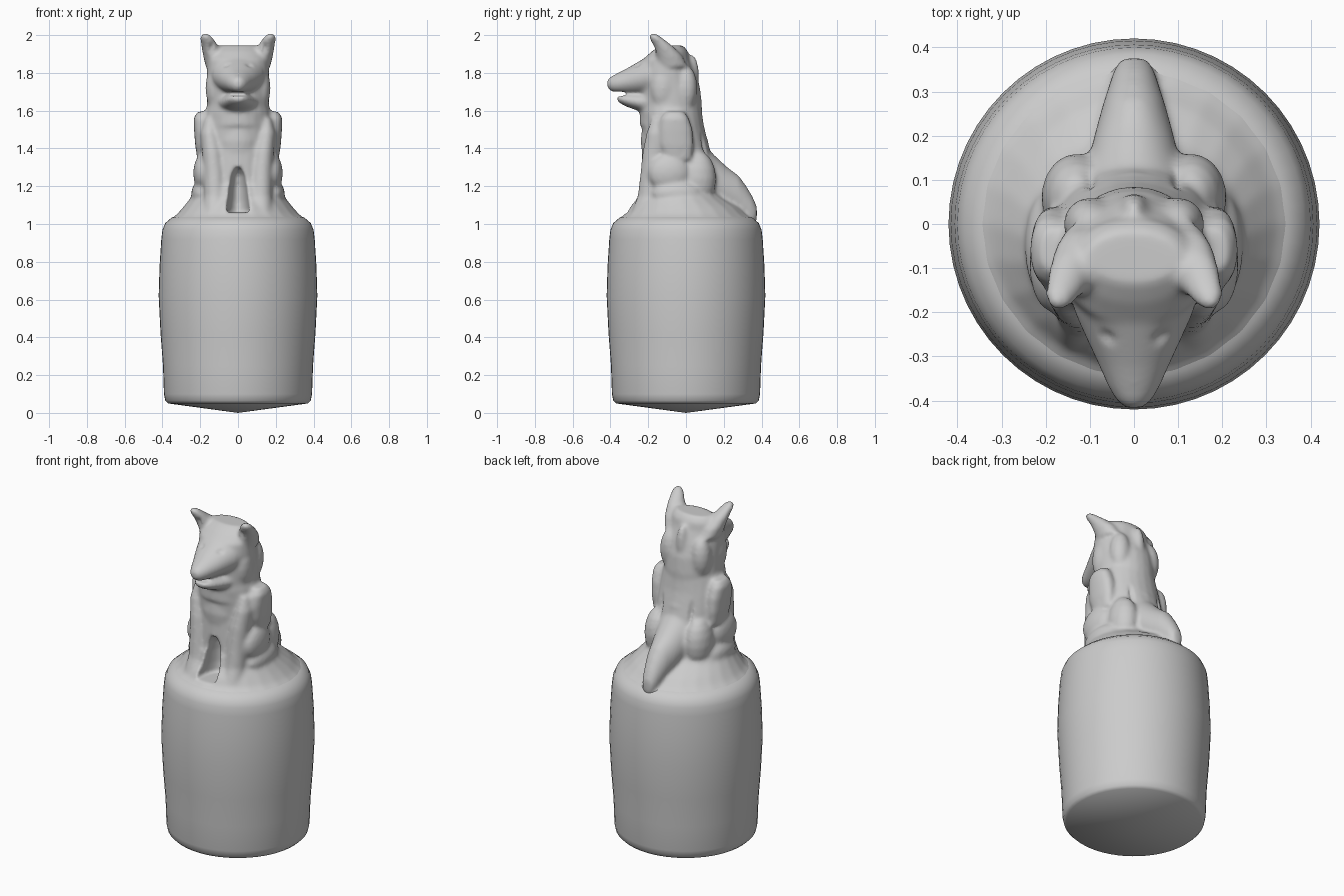
import bpy, bmesh, math

N = 24


def loft(bm, rings, axis='Z', mirror=False, power=1.0):
    """Closed skin through ellipses (x, y, z, half width, half depth/height)."""
    for side in ((1, -1) if mirror else (1,)):
        loops = []
        for x, y, z, a, b in rings:
            loop = []
            for i in range(N):
                t = 2 * math.pi * i / N
                c, s = math.cos(t), math.sin(t)
                u = a * math.copysign(abs(c) ** power, c)
                v = b * math.copysign(abs(s) ** power, s)
                p = (x + u, y + v, z) if axis == 'Z' else (x + u, y, z + v)
                loop.append(bm.verts.new((p[0] * side, p[1], p[2])))
            loops.append(loop)
        faces = []
        for l0, l1 in zip(loops, loops[1:]):
            for i in range(N):
                j = (i + 1) % N
                faces.append(bm.faces.new((l0[i], l0[j], l1[j], l1[i])))
        faces += [bm.faces.new(loops[0][::-1]), bm.faces.new(loops[-1])]
        bmesh.ops.recalc_face_normals(bm, faces=faces)


def blob(bm, c, r, mirror=False):
    """Ellipsoid with centre c and radii r."""
    rings = []
    for k in range(9):
        t = math.pi * (0.04 + 0.92 * k / 8)
        rings.append((c[0], c[1], c[2] - r[2] * math.cos(t),
                      r[0] * math.sin(t), r[1] * math.sin(t)))
    loft(bm, rings, 'Z', mirror)


def finish(bm, name):
    me = bpy.data.meshes.new(name)
    bm.to_mesh(me)
    bm.free()
    ob = bpy.data.objects.new(name, me)
    bpy.context.collection.objects.link(ob)
    return ob


# jar body: turned profile
bm = bmesh.new()
prof = [(0, 0), (.37, .05), (.385, .065), (.392, .10), (.397, .25), (.41, .42), (.42, .62),
        (.415, .78), (.406, .92), (.40, .97), (.385, 1.005), (.35, 1.035), (.30, 1.045), (0, 1.045)]
vs = [bm.verts.new((r, 0, z)) for r, z in prof]
es = [bm.edges.new(p) for p in zip(vs, vs[1:])]
bmesh.ops.spin(bm, geom=vs + es, cent=(0, 0, 0), axis=(0, 0, 1), angle=2 * math.pi, steps=56)
bmesh.ops.remove_doubles(bm, verts=bm.verts, dist=1e-4)
bmesh.ops.recalc_face_normals(bm, faces=bm.faces)
jar = finish(bm, "jar_body")
bpy.context.view_layer.objects.active = jar
jar.select_set(True)
bpy.ops.object.shade_smooth_by_angle(angle=math.radians(40))

# seated dog stopper, fused from overlapping forms
bm = bmesh.new()
# mound
loft(bm, [(0, 0, .98, .37, .37), (0, 0, 1.025, .36, .36), (0, 0, 1.05, .325, .325),
          (0, -.01, 1.09, .29, .295), (0, -.03, 1.14, .25, .235), (0, -.05, 1.20, .225, .20),
          (0, -.05, 1.25, .19, .16)])
# torso
loft(bm, [(0, -.03, 1.08, .23, .22), (0, -.03, 1.2, .215, .21), (0, -.045, 1.32, .20, .19),
          (0, -.055, 1.42, .195, .175), (0, -.07, 1.52, .19, .165), (0, -.08, 1.59, .175, .165),
          (0, -.085, 1.66, .155, .16)])
# neck and skull
loft(bm, [(0, -.08, 1.52, .17, .165), (0, -.08, 1.63, .165, .165), (0, -.085, 1.72, .163, .16),
          (0, -.10, 1.80, .165, .15), (0, -.105, 1.87, .16, .125), (0, -.085, 1.915, .14, .095),
          (0, -.075, 1.945, .11, .06)])
# muzzle
loft(bm, [(0, -.12, 1.79, .15, .12), (0, -.20, 1.785, .135, .105), (0, -.26, 1.77, .108, .085),
          (0, -.32, 1.755, .08, .065), (0, -.37, 1.745, .058, .05), (0, -.40, 1.742, .04, .038),
          (0, -.417, 1.742, .02, .02)], 'Y')
# lower jaw
loft(bm, [(0, -.15, 1.65, .13, .07), (0, -.24, 1.645, .095, .05), (0, -.31, 1.655, .068, .036),
          (0, -.345, 1.662, .05, .026), (0, -.365, 1.667, .028, .015)], 'Y')
# ears
loft(bm, [(.115, -.07, 1.83, .055, .08), (.13, -.09, 1.89, .055, .07), (.148, -.12, 1.94, .046, .052),
          (.165, -.155, 1.98, .036, .036), (.175, -.177, 2.008, .022, .02)], mirror=True)
# cheek ruff and neck folds
blob(bm, (.12, -.12, 1.72), (.052, .07, .12), True)
blob(bm, (.10, .0, 1.72), (.06, .06, .12), True)
blob(bm, (0, .03, 1.78), (.035, .04, .12))
# shoulders and upper arms
loft(bm, [(.185, -.04, 1.34, .03, .07), (.185, -.05, 1.42, .042, .09), (.185, -.055, 1.50, .048, .09),
          (.187, -.06, 1.56, .048, .075), (.18, -.06, 1.595, .035, .05)], mirror=True, power=.85)
# forelegs
loft(bm, [(.125, -.215, 1.03, .068, .085), (.12, -.19, 1.15, .06, .065), (.125, -.175, 1.27, .058, .066),
          (.135, -.16, 1.38, .055, .07), (.15, -.14, 1.48, .05, .07), (.15, -.13, 1.56, .03, .05)],
     mirror=True)
# chest
blob(bm, (0, -.15, 1.44), (.12, .09, .16))
# elbows and haunches
blob(bm, (.185, -.09, 1.27), (.052, .11, .10), True)
blob(bm, (.19, -.05, 1.16), (.058, .13, .07), True)
blob(bm, (.13, .06, 1.24), (.08, .10, .15), True)
# spine running into rump and tail
loft(bm, [(0, .0, 1.50, .09, .06), (0, .03, 1.44, .09, .09)] + [], 'Z')
loft(bm, [(0, .02, 1.33, .15, .17), (0, .10, 1.27, .12, .145), (0, .16, 1.225, .10, .13),
          (0, .22, 1.185, .085, .115), (0, .28, 1.15, .068, .105), (0, .32, 1.105, .055, .095),
          (0, .35, 1.075, .045, .075), (0, .375, 1.055, .028, .04)], 'Y')
dog = finish(bm, "seated_dog_stopper")

# cutter: gap between legs, mouth, eye sockets, ear hollows, back furrows
bm = bmesh.new()
loft(bm, [(0, -.30, 1.06, .062, .14), (0, -.30, 1.12, .058, .15), (0, -.29, 1.2, .05, .14),
          (0, -.28, 1.26, .04, .12), (0, -.27, 1.30, .02, .07)])
loft(bm, [(0, -.44, 1.684, .10, .014), (0, -.35, 1.688, .10, .013), (0, -.27, 1.69, .12, .008)], 'Y')
blob(bm, (.066, -.262, 1.842), (.026, .024, .013), True)
blob(bm, (.14, -.205, 1.925), (.02, .055, .045), True)
blob(bm, (.10, .125, 1.46), (.02, .05, .12), True)
blob(bm, (.238, -.02, 1.36), (.022, .035, .06), True)
cutter = finish(bm, "carving_cutter")
cutter.hide_render = True
cutter.hide_viewport = True

# fuse, carve, soften
m = dog.modifiers.new("fuse", 'REMESH')
m.mode, m.voxel_size = 'VOXEL', .01
m = dog.modifiers.new("carve", 'BOOLEAN')
m.operation, m.object, m.solver = 'DIFFERENCE', cutter, 'EXACT'
m = dog.modifiers.new("refuse", 'REMESH')
m.mode, m.voxel_size, m.use_smooth_shade = 'VOXEL', .009, True
m = dog.modifiers.new("soften", 'SMOOTH')
m.factor, m.iterations = .5, 7
